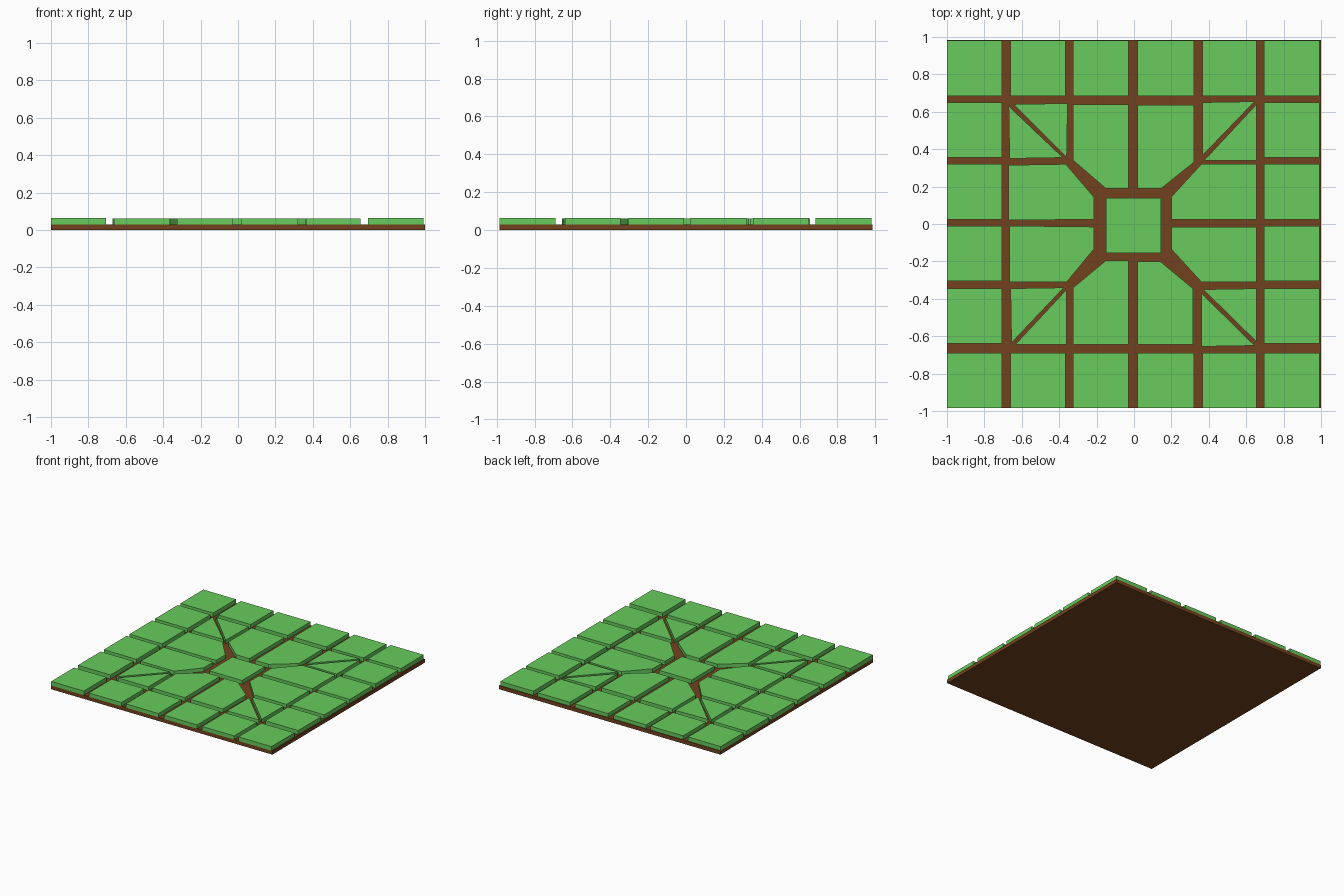
import bpy, bmesh


def material(name, rgb):
    m = bpy.data.materials.new(name)
    m.diffuse_color = (*rgb, 1)
    return m


GREEN = material("grass_green", (0.14, 0.60, 0.11))
BROWN = material("soil_brown", (0.17, 0.055, 0.013))
DY = -0.005  # centres the slightly uneven paving in y


def slab(name, outline, z0, z1, mat):
    """Extrude a flat outline into a slab."""
    bm = bmesh.new()
    face = bm.faces.new([bm.verts.new((x, y, z0)) for x, y in outline])
    ext = bmesh.ops.extrude_face_region(bm, geom=[face])
    for v in ext["geom"]:
        if isinstance(v, bmesh.types.BMVert):
            v.co.z = z1
    bmesh.ops.recalc_face_normals(bm, faces=bm.faces)
    me = bpy.data.meshes.new(name)
    bm.to_mesh(me)
    bm.free()
    me.materials.append(mat)
    ob = bpy.data.objects.new(name, me)
    bpy.context.collection.objects.link(ob)


def tile(name, outline, top=0.061):
    slab(name, [(x, y + DY) for x, y in outline], 0.03, top, GREEN)


def rect(x0, x1, y0, y1):
    return [(x0, y0), (x1, y0), (x1, y1), (x0, y1)]


# Soil base
slab("soil_base", rect(-1, 1, -0.985, 0.985), 0, 0.03, BROWN)

# Outer ring of square tiles
cols = [(-1, -0.705), (-0.66, -0.365), (-0.325, -0.03),
        (0.02, 0.32), (0.365, 0.655), (0.695, 0.993)]
rows = [(-0.98, -0.685), (-0.635, -0.34), (-0.30, -0.005),
        (0.03, 0.325), (0.36, 0.655), (0.69, 0.985)]
for i, (x0, x1) in enumerate(cols):
    for j, (y0, y1) in enumerate(rows):
        if i in (0, 5) or j in (0, 5):
            corner = i in (0, 5)
            tile(f"border_tile_{i}_{j}", rect(x0, x1, y0, y1), 0.064 if corner else 0.061)

# Centre tile
tile("centre_tile", rect(-0.15, 0.145, -0.15, 0.145))

# Long tiles with a clipped corner, pointing at the centre
long_tiles = {
    "back_left": [(-0.325, 0.645), (-0.03, 0.645), (-0.03, 0.195), (-0.15, 0.195), (-0.325, 0.345)],
    "back_right": [(0.02, 0.64), (0.32, 0.64), (0.32, 0.335), (0.145, 0.195), (0.02, 0.195)],
    "left_back": [(-0.67, 0.32), (-0.365, 0.325), (-0.215, 0.15), (-0.215, 0.03), (-0.67, 0.025)],
    "left_front": [(-0.665, -0.005), (-0.215, -0.01), (-0.215, -0.13), (-0.36, -0.305), (-0.665, -0.305)],
    "right_back": [(0.655, 0.325), (0.36, 0.325), (0.2, 0.15), (0.2, 0.03), (0.655, 0.03)],
    "right_front": [(0.655, -0.01), (0.2, -0.01), (0.2, -0.13), (0.36, -0.305), (0.655, -0.305)],
    "front_left": [(-0.325, -0.64), (-0.03, -0.64), (-0.03, -0.19), (-0.15, -0.19), (-0.325, -0.335)],
    "front_right": [(0.02, -0.64), (0.315, -0.64), (0.315, -0.34), (0.14, -0.195), (0.02, -0.195)],
}
for name, pts in long_tiles.items():
    tile("long_tile_" + name, pts)

# Corner tiles split along the diagonal
triangles = {
    "back_left_a": [(-0.645, 0.645), (-0.355, 0.65), (-0.36, 0.36)],
    "back_left_b": [(-0.67, 0.635), (-0.665, 0.355), (-0.38, 0.36)],
    "back_right_a": [(0.365, 0.655), (0.645, 0.66), (0.365, 0.37)],
    "back_right_b": [(0.655, 0.645), (0.655, 0.345), (0.375, 0.345)],
    "front_left_a": [(-0.66, -0.34), (-0.375, -0.335), (-0.655, -0.63)],
    "front_left_b": [(-0.36, -0.345), (-0.36, -0.64), (-0.635, -0.64)],
    "front_right_a": [(0.37, -0.345), (0.655, -0.34), (0.655, -0.625)],
    "front_right_b": [(0.36, -0.365), (0.36, -0.65), (0.645, -0.645)],
}
for name, pts in triangles.items():
    tile("corner_tile_" + name, pts)
